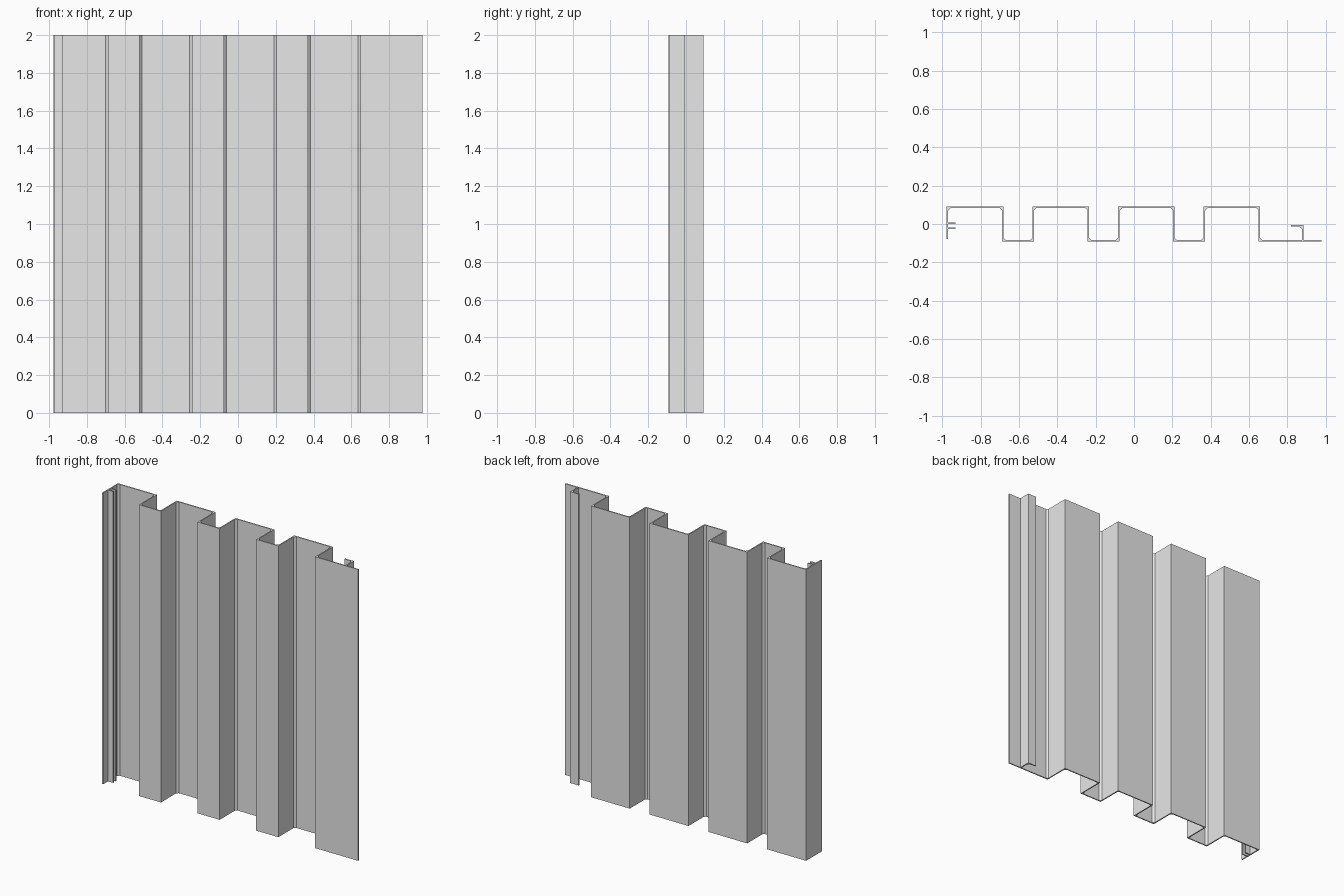
import bpy
import bmesh
from mathutils import Vector

HEIGHT = 2.0
HALF = 0.004      # half the sheet thickness
FILLET = 0.013    # size of the filled inside corner

cube = bpy.data.objects.get("Cube")
if cube:
    bpy.data.objects.remove(cube, do_unlink=True)

metal = bpy.data.materials.new("grey metal")
metal.use_nodes = True
grey = (0.8, 0.8, 0.8, 1.0)
metal.diffuse_color = grey
metal.node_tree.nodes["Principled BSDF"].inputs["Base Color"].default_value = grey


def sheet_outline(path):
    """Thicken a right-angled path: sharp outside bends, filled inside bends."""
    pts = [Vector(p) for p in path]
    dirs = [(b - a).normalized() for a, b in zip(pts, pts[1:])]
    norms = [Vector((-d.y, d.x)) for d in dirs]
    sides = []
    for side in (1, -1):
        line = [pts[0] + norms[0] * HALF * side]
        for i in range(1, len(pts) - 1):
            corner = pts[i] + (norms[i - 1] + norms[i]) * HALF * side
            if dirs[i - 1].cross(dirs[i]) * side > 0:
                line += [corner - dirs[i - 1] * FILLET, corner + dirs[i] * FILLET]
            else:
                line.append(corner)
        line.append(pts[-1] + norms[-1] * HALF * side)
        sides.append(line)
    return sides[0] + sides[1][::-1]


def folded_sheet(name, path):
    """Extrude the thickened path upwards over the full height."""
    bm = bmesh.new()
    base = bm.faces.new([bm.verts.new((p.x, p.y, 0)) for p in sheet_outline(path)])
    ext = bmesh.ops.extrude_face_region(bm, geom=[base], use_keep_orig=True)
    top = [v for v in ext["geom"] if isinstance(v, bmesh.types.BMVert)]
    bmesh.ops.translate(bm, verts=top, vec=(0, 0, HEIGHT))
    bmesh.ops.recalc_face_normals(bm, faces=bm.faces)
    caps = [f for f in bm.faces if len(f.verts) > 4]
    bmesh.ops.triangulate(bm, faces=caps)
    mesh = bpy.data.meshes.new(name)
    bm.to_mesh(mesh)
    bm.free()
    mesh.materials.append(metal)
    obj = bpy.data.objects.new(name, mesh)
    bpy.context.collection.objects.link(obj)
    return obj


# Corrugated panel: edge wall, three channels, then a wide end flange
BACK, FRONT, PITCH = 0.088, -0.088, 0.446
path = [(-0.973, -0.078), (-0.973, BACK)]
for k in range(3):
    left, right = -0.685 + PITCH * k, -0.525 + PITCH * k
    path += [(left, BACK), (left, FRONT), (right, FRONT), (right, BACK)]
path += [(0.653, BACK), (0.653, FRONT), (0.977, FRONT)]
folded_sheet("corrugated_panel", path)

# Pair of tabs forming the groove on the edge wall
for name, y in (("groove_tab_back", 0.005), ("groove_tab_front", -0.022)):
    folded_sheet(name, [(-0.973, y), (-0.93, y)])

# Hook that stands on the end flange
folded_sheet("locking_hook", [(0.88, FRONT), (0.88, -0.009), (0.82, -0.009)])
